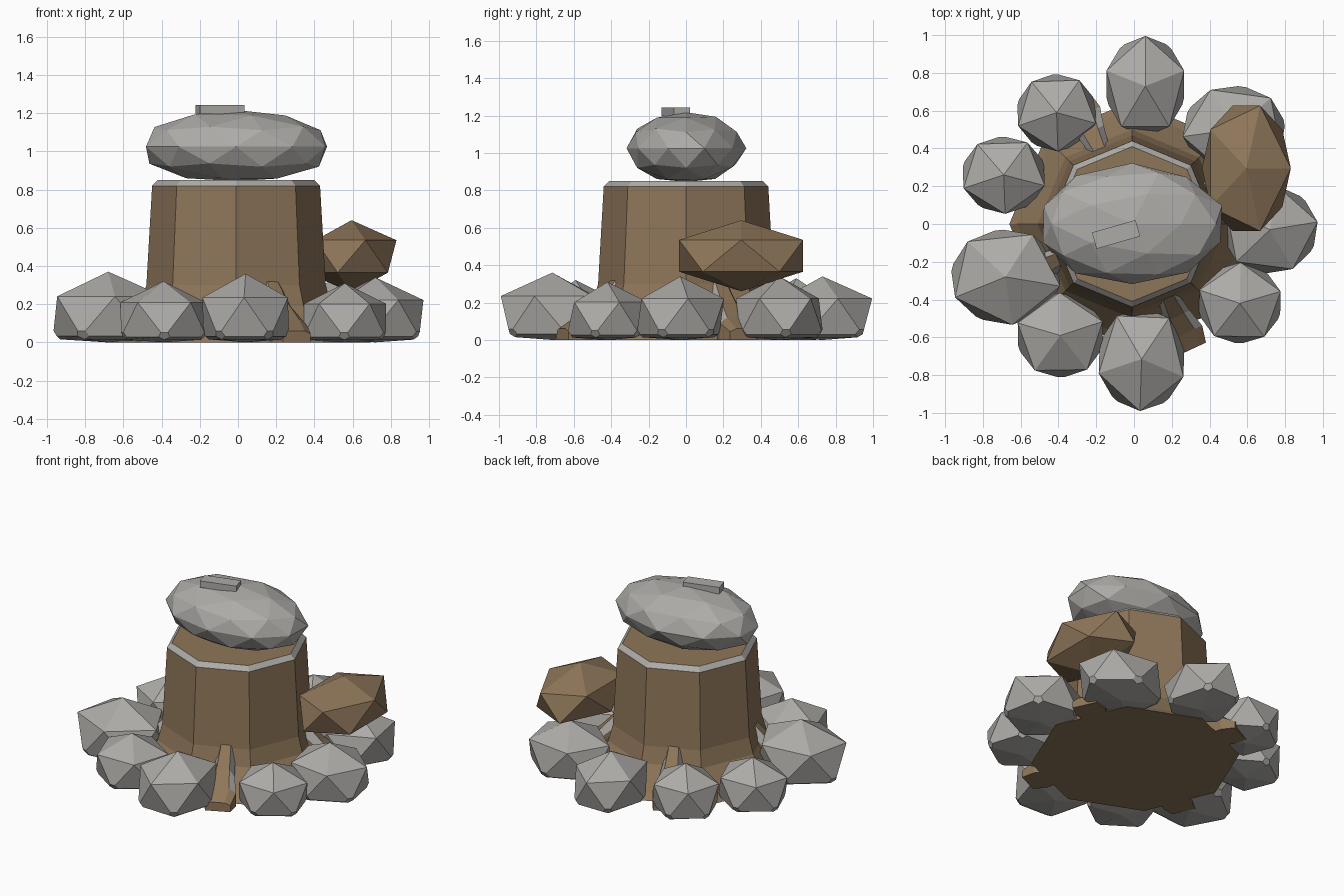
import bpy, bmesh, math, random
from mathutils import Matrix, Vector

if "Cube" in bpy.data.objects:
    bpy.data.objects.remove(bpy.data.objects["Cube"])


def material(name, rgb):
    m = bpy.data.materials.new(name)
    m.use_nodes = True
    m.diffuse_color = (*rgb, 1)
    m.node_tree.nodes["Principled BSDF"].inputs["Base Color"].default_value = (*rgb, 1)
    return m


BROWN = material("bark_brown", (0.27, 0.18, 0.10))
GREY = material("stone_grey", (0.42, 0.41, 0.39))


def finish(name, bm, *mats):
    bmesh.ops.recalc_face_normals(bm, faces=bm.faces)
    mesh = bpy.data.meshes.new(name)
    bm.to_mesh(mesh)
    bm.free()
    for m in mats:
        mesh.materials.append(m)
    ob = bpy.data.objects.new(name, mesh)
    bpy.context.collection.objects.link(ob)
    return ob


def loft(bm, rings, grey_test):
    """Skin closed rings of points; grey_test(ring, side) picks the second colour."""
    loops = [[bm.verts.new(p) for p in ring] for ring in rings]
    n = len(loops[0])
    for i in range(len(loops) - 1):
        for k in range(n):
            j = (k + 1) % n
            f = bm.faces.new((loops[i][k], loops[i][j], loops[i + 1][j], loops[i + 1][k]))
            f.material_index = int(grey_test(i, k))
    bm.faces.new(loops[0])
    bm.faces.new(loops[-1])


def rock(name, centre, size, turn, mat, detail=1, floor=None, jitter=0.0, chip=0.0):
    bm = bmesh.new()
    bmesh.ops.create_icosphere(bm, subdivisions=detail, radius=1)
    if chip:
        low = [v for v in bm.verts if -0.6 < v.co.z < 0]
        bmesh.ops.bevel(bm, geom=low, offset=chip, affect='VERTICES', segments=1)
    spin = Matrix.Rotation(math.radians(turn), 3, 'Z')
    for v in bm.verts:
        p = spin @ v.co
        p *= 1 + random.uniform(-jitter, jitter)
        v.co = Vector(centre) + Vector(a * b for a, b in zip(p, size))
        if floor is not None:
            v.co.z = max(v.co.z, floor)
    return finish(name, bm, mat)


random.seed(4)

# Eight-sided stump, flared at the ground, with a grey chamfered rim
profile = [(0.65, 0), (0.61, 0.04), (0.5, 0.19), (0.47, 0.3), (0.44, 0.82), (0.41, 0.85)]
bm = bmesh.new()
loft(bm, [[(r * math.cos(k * math.pi / 4) - 0.01, r * math.sin(k * math.pi / 4), z)
           for k in range(8)] for r, z in profile], lambda i, k: i == 4)
finish("stump", bm, BROWN, GREY)

# Four roots with grey chamfered edges: distance, height, half width
root_path = [(0.40, 0.35, 0.05), (0.54, 0.2, 0.075), (0.64, 0.12, 0.1), (0.73, 0.06, 0.08)]
for number, angle in enumerate((25, 115, 205, 295), 1):
    bm = bmesh.new()
    rings = []
    for d, z, w in root_path:
        rings.append([(d, -w, 0), (d, -w, z * 0.75), (d, -w * 0.55, z),
                      (d, w * 0.55, z), (d, w, z * 0.75), (d, w, 0)])
    loft(bm, rings, lambda i, k: k in (1, 3) and i < 2)
    bm.transform(Matrix.Rotation(math.radians(angle), 4, 'Z'))
    finish(f"root_{number}", bm, BROWN, GREY)

# Ring of ground stones: x, y, half extents, top height, turn
stones = [
    (0.06, 0.73, 0.22, 0.27, 0.34, 90),
    (-0.41, 0.59, 0.22, 0.21, 0.33, 128),
    (-0.69, 0.26, 0.23, 0.21, 0.32, 128),
    (-0.68, -0.28, 0.30, 0.26, 0.37, 205),
    (-0.39, -0.59, 0.24, 0.23, 0.32, 235),
    (0.04, -0.715, 0.24, 0.28, 0.36, -20),
    (0.56, -0.42, 0.23, 0.22, 0.31, -55),
    (0.72, -0.03, 0.26, 0.24, 0.34, 10),
    (0.53, 0.50, 0.28, 0.24, 0.34, 45),
]
for number, (x, y, rx, ry, top, turn) in enumerate(stones, 1):
    half = top * 0.63
    rock(f"ground_stone_{number}", (x, y, top - half), (rx / 0.91, ry / 0.91, half),
         turn, GREY, floor=0.0, chip=0.14)

# Brown boulder leaning on the side, and the large faceted stone on top
rock("side_boulder", (0.595, 0.295, 0.45), (0.263, 0.39, 0.19), 0, BROWN)
rock("top_stone", (-0.01, 0.0, 1.025), (0.5, 0.315, 0.195), 0, GREY,
     detail=2, floor=0.845, jitter=0.025)

# Thin slab lying on the top stone
bm = bmesh.new()
bmesh.ops.create_cube(bm, size=1)
bm.transform(Matrix.Translation((-0.095, -0.055, 1.22)) @ Matrix.Rotation(math.radians(16), 4, 'Z')
             @ Matrix.Diagonal((0.24, 0.09, 0.045, 1)))
finish("top_slab", bm, GREY)
